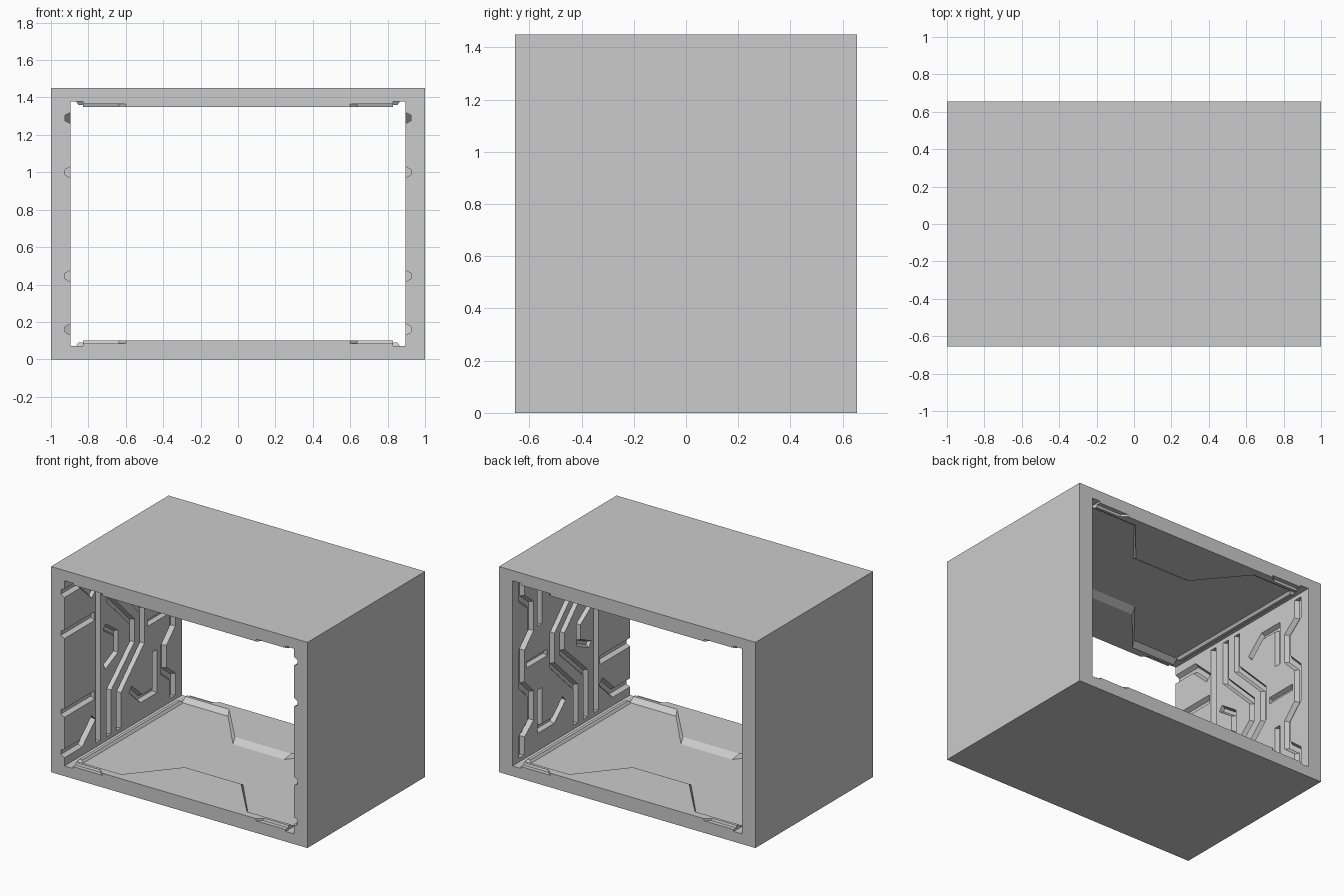
import bpy, bmesh
from mathutils import Vector

if "Cube" in bpy.data.objects:
    bpy.data.objects.remove(bpy.data.objects["Cube"])

L, W, H = 2.0, 1.31, 1.45
HY, MID = W / 2, H / 2
IX, FLOOR = 0.895, 0.072


def make_object(name, verts, faces):
    mesh = bpy.data.meshes.new(name)
    mesh.from_pydata(verts, [], faces)
    bm = bmesh.new()
    bm.from_mesh(mesh)
    bmesh.ops.recalc_face_normals(bm, faces=bm.faces)
    bm.to_mesh(mesh)
    bm.free()
    ob = bpy.data.objects.new(name, mesh)
    bpy.context.collection.objects.link(ob)
    return ob


def loft(name, rings, capped=True):
    """Join equal-length vertex rings with quads."""
    n = len(rings[0])
    verts = [v for r in rings for v in r]
    faces = []
    for k in range(len(rings) - 1):
        for i in range(n):
            j = (i + 1) % n
            faces.append((k * n + i, k * n + j, (k + 1) * n + j, (k + 1) * n + i))
    if capped:
        faces += [tuple(range(n)), tuple(range((len(rings) - 1) * n, len(rings) * n))]
    return make_object(name, verts, faces)


def groove(path, side, width):
    """Tapered cutter that follows a mitred (y, z) path on a side wall."""
    pts = [Vector(p) for p in path]
    rings = []
    for i, p in enumerate(pts):
        d1 = (p - pts[i - 1]).normalized() if i else None
        d2 = (pts[i + 1] - p).normalized() if i < len(pts) - 1 else None
        d1, d2 = d1 or d2, d2 or d1
        n1, n2 = Vector((-d1.y, d1.x)), Vector((-d2.y, d2.x))
        m = (n1 + n2).normalized()
        m /= max(0.5, m.dot(n1))
        ring = []
        for h, x in ((width * .55, .89), (-width * .55, .89), (-width * .25, .924), (width * .25, .924)):
            q = p + m * h
            ring.append((side * x, q.x, q.y))
        rings.append(ring)
    return loft("groove_cutter", rings)


# Outer shell: open rectangular tube
def rect(x, z0, z1, y):
    return [(-x, y, z0), (x, y, z0), (x, y, z1), (-x, y, z1)]

shell = loft("shell", [rect(L / 2, 0, H, -HY), rect(L / 2, 0, H, HY),
                       rect(IX, FLOOR, H - FLOOR, HY), rect(IX, FLOOR, H - FLOOR, -HY),
                       rect(L / 2, 0, H, -HY)], capped=False)
bm = bmesh.new()
bm.from_mesh(shell.data)
bmesh.ops.remove_doubles(bm, verts=bm.verts, dist=1e-5)
bmesh.ops.recalc_face_normals(bm, faces=bm.faces)
bm.to_mesh(shell.data)
bm.free()

# Wall panel seams as (y, z) paths with widths
LO, HI = 0.1, H - 0.1
seams = [
    ([(-.28, LO), (-.28, HI)], .05),
    ([(-.7, .445), (-.32, .445)], .06),
    ([(-.7, 1.0), (-.32, 1.0)], .06),
    ([(-.7, .16), (-.47, .16), (-.33, .29)], .06),
    ([(-.7, 1.29), (-.47, 1.29), (-.33, 1.16)], .06),
    ([(-.16, LO), (-.16, .42), (.1, .66), (.1, .8), (-.16, 1.06), (-.16, HI)], .05),
    ([(-.05, LO), (-.05, .36), (.21, .61), (.21, .84), (-.05, 1.1), (-.05, HI)], .05),
    ([(.55, LO), (.55, .24), (.45, .32), (.45, .5), (.55, .6), (.55, .85),
      (.45, .95), (.45, 1.13), (.55, 1.21), (.55, HI)], .06),
    ([(.08, .33), (.2, .22), (.35, .22), (.35, .5)], .05),
    ([(.08, 1.12), (.2, 1.23), (.35, 1.23), (.35, .95)], .05),
    ([(-.21, .6), (-.08, .66), (-.08, .79), (-.21, .88)], .045),
    ([(.27, .725), (.5, .725)], .045),
]
cutters = []
for side in (-1, 1):
    for path, width in seams:
        c = groove(path, side, width)
        c.hide_render = True
        cutters.append(c)
        mod = shell.modifiers.new("seam", 'BOOLEAN')
        mod.operation, mod.object, mod.solver = 'DIFFERENCE', c, 'EXACT'
dg = bpy.context.evaluated_depsgraph_get()
cut_mesh = bpy.data.meshes.new_from_object(shell.evaluated_get(dg))
shell.modifiers.clear()
shell.data = cut_mesh
for c in cutters:
    bpy.data.objects.remove(c)

# Raised end plates and edge bars on floor and ceiling
low = [(.6, .655), (.63, .63), (.83, .63), (.83, .56), (.47, .56), (.2, .23)]
top = [(.6, .655), (.64, .62), (.83, .62), (.83, .6), (.49, .6), (.22, .28)]


def full(half, end, z):
    pts = half + [(-x, y) for x, y in reversed(half)]
    return [(x, y * end, z) for x, y in pts]


for level in ("floor", "ceiling"):
    def zz(z):
        return z if level == "floor" else H - z
    for end, label in ((-1, "front"), (1, "back")):
        loft(f"{level}_{label}_plate", [full(low, end, zz(.06)), full(low, end, zz(FLOOR)), full(top, end, zz(.1))])
        for s in (-1, 1):
            # thin lip at the outer corner of the opening
            a = [(s * .6, end * .655), (s * .83, end * .655), (s * .83, end * .62), (s * .6, end * .62)]
            loft(f"{level}_{label}_lip", [[(*p, zz(.06)) for p in a], [(*p, zz(.085)) for p in a]])
    for s in (-1, 1):
        def bar(i, z):
            return [(s * x, y, zz(z)) for x, y in ((.82 + i, -.56 + i), (.865 - i, -.56 + i),
                                                   (.865 - i, .56 - i), (.82 + i, .56 - i))]
        loft(f"{level}_edge_bar", [bar(0, .06), bar(0, FLOOR), bar(.012, .09)])
